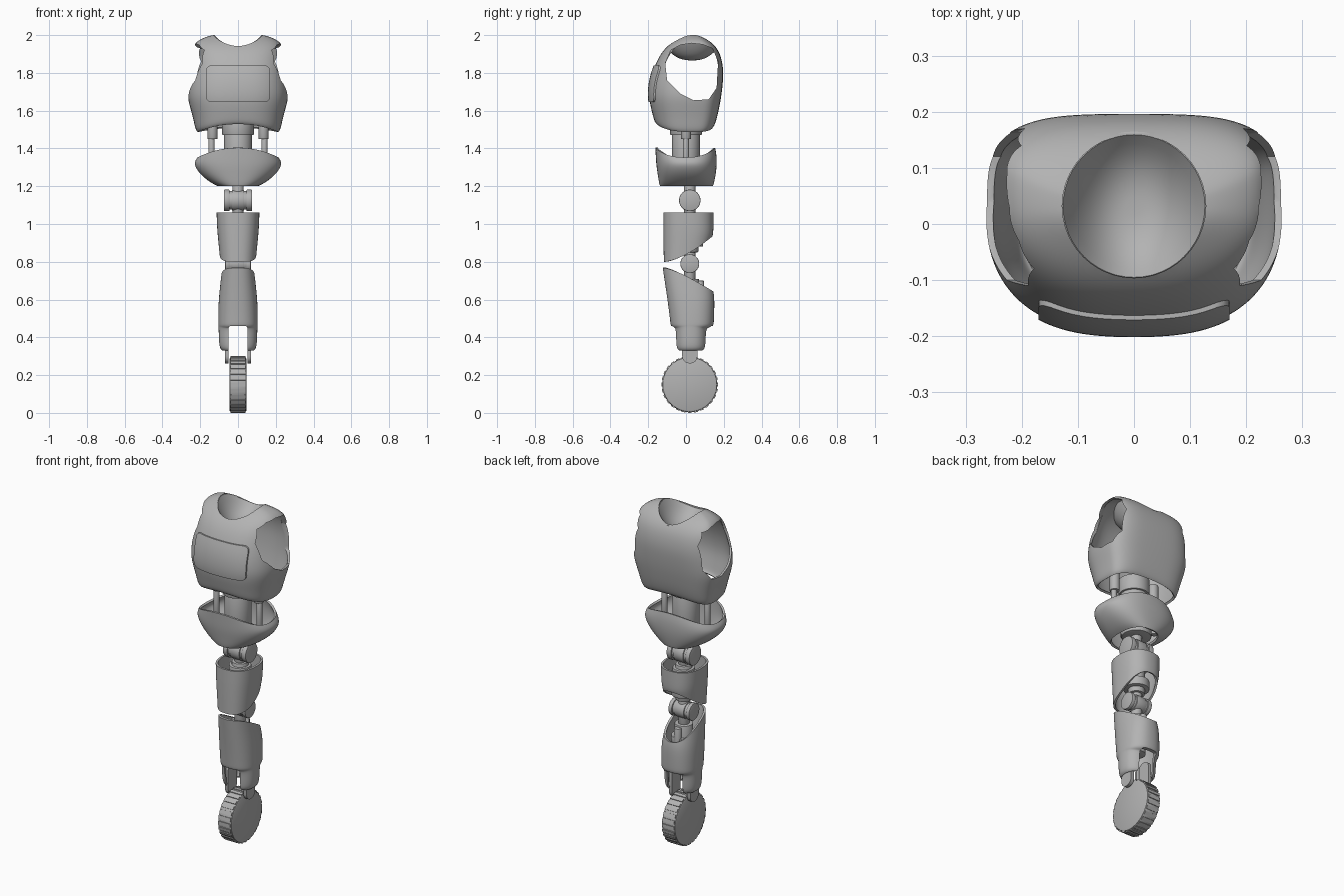
import bpy, bmesh, math
from mathutils import Matrix

cube = bpy.data.objects.get("Cube")
if cube:
    bpy.data.objects.remove(cube)

GREY = (0.45, 0.45, 0.45, 1)
grey = bpy.data.materials.new("grey")
grey.use_nodes = True
grey.diffuse_color = GREY
grey.node_tree.nodes["Principled BSDF"].inputs["Base Color"].default_value = GREY
CY = 0.02  # depth of the leg axis


def finish(name, bm):
    bmesh.ops.recalc_face_normals(bm, faces=bm.faces)
    mesh = bpy.data.meshes.new(name)
    bm.to_mesh(mesh)
    bm.free()
    ob = bpy.data.objects.new(name, mesh)
    bpy.context.collection.objects.link(ob)
    mesh.materials.append(grey)
    return ob


def modify(ob, kind, **settings):
    bpy.ops.object.select_all(action='DESELECT')
    bpy.context.view_layer.objects.active = ob
    ob.select_set(True)
    mod = ob.modifiers.new(kind, kind)
    for key, value in settings.items():
        setattr(mod, key, value)
    bpy.ops.object.modifier_apply(modifier=mod.name)


def carve(ob, cutter, operation='DIFFERENCE'):
    modify(ob, 'BOOLEAN', object=cutter, operation=operation, solver='EXACT')
    bpy.data.objects.remove(cutter)


def smooth(ob):
    bpy.ops.object.select_all(action='DESELECT')
    bpy.context.view_layer.objects.active = ob
    ob.select_set(True)
    bpy.ops.object.shade_smooth_by_angle(angle=math.radians(35))


def shell(name, levels, front=2.4, back=2.4, split=0.5, edge=None, wall=0.012, n=32):
    """Thin open shell lofted through (z, half width, front y, back y) rings."""
    bm = bmesh.new()
    rings = []
    for i, (z, hw, y0, y1) in enumerate(levels):
        yc = y0 + (y1 - y0) * split
        ring = []
        for k in range(n):
            a = math.tau * k / n
            c, s = math.cos(a), math.sin(a)
            p = back if s > 0 else front
            x = hw * math.copysign(abs(c) ** (2 / p), c)
            y = yc + (y1 - yc if s > 0 else yc - y0) * math.copysign(abs(s) ** (2 / p), s)
            lift = edge(i, x, y) if edge else 0
            ring.append(bm.verts.new((x, y, z + lift)))
        rings.append(ring)
    for lo, hi in zip(rings, rings[1:]):
        for k in range(n):
            j = (k + 1) % n
            bm.faces.new((lo[k], lo[j], hi[j], hi[k]))
    ob = finish(name, bm)
    modify(ob, 'SUBSURF', levels=2)
    modify(ob, 'SOLIDIFY', thickness=wall, offset=-1, use_even_offset=True)
    return ob


def prism(name, points, axis, a, b):
    """Outline extruded along x (points are y, z) or along y (points are x, z)."""
    bm = bmesh.new()
    place = (lambda p, t: (t, p[0], p[1])) if axis == 'x' else (lambda p, t: (p[0], t, p[1]))
    ends = [[bm.verts.new(place(p, t)) for p in points] for t in (a, b)]
    bm.faces.new(ends[0])
    bm.faces.new(ends[1])
    for k in range(len(points)):
        j = (k + 1) % len(points)
        bm.faces.new((ends[0][k], ends[0][j], ends[1][j], ends[1][k]))
    return finish(name, bm)


def rounded(x0, x1, z0, z1, r, steps=6):
    pts = []
    corners = ((x1 - r, z1 - r), (x0 + r, z1 - r), (x0 + r, z0 + r), (x1 - r, z0 + r))
    for q, (cx, cz) in enumerate(corners):
        for k in range(steps + 1):
            a = math.pi / 2 * (q + k / steps)
            pts.append((cx + r * math.cos(a), cz + r * math.sin(a)))
    return pts


def cylinder(name, r, a, b, x=0, y=CY, axis='z', z=0, bevel=0.004, r2=None):
    """Cylinder from a to b along z, or along x at height z."""
    bm = bmesh.new()
    bmesh.ops.create_cone(bm, cap_ends=True, segments=40, radius1=r,
                          radius2=r2 or r, depth=b - a)
    mid = (a + b) / 2
    if axis == 'x':
        bm.transform(Matrix.Translation((mid, y, z)) @ Matrix.Rotation(math.pi / 2, 4, 'Y'))
    else:
        bm.transform(Matrix.Translation((x, y, mid)))
    ob = finish(name, bm)
    if bevel:
        modify(ob, 'BEVEL', width=bevel, segments=2, limit_method='ANGLE')
        smooth(ob)
    return ob


# Chest shell with open waist, arm holes and neck hole
CHEST = [(1.485, .215, -.155, .14), (1.50, .226, -.167, .152), (1.56, .238, -.178, .167),
         (1.62, .255, -.19, .178), (1.68, .27, -.197, .188), (1.75, .264, -.192, .196),
         (1.82, .255, -.174, .199), (1.90, .248, -.138, .184), (1.95, .237, -.092, .15),
         (1.98, .20, -.045, .11), (2.0, .14, -.01, .07), (2.003, .10, .01, .05)]


def waist_edge(i, x, y):
    weight = (1, .9, .5, .2)[i] if i < 4 else 0
    return weight * (.045 if y < 0 else .025) * max(0, 1 - (x / .22) ** 2)


style = dict(front=2.6, back=3.4, split=.62, edge=waist_edge)
chest = shell("chest_shell", CHEST, **style)
ARM_HOLE = [(-.10, 1.76), (-.03, 1.69), (.04, 1.655), (.12, 1.66), (.162, 1.72), (.17, 1.86),
            (.14, 1.93), (.09, 1.95), (.03, 1.957), (-.03, 1.948), (-.08, 1.92), (-.11, 1.85)]
for a, b in ((.17, .4), (-.4, -.17)):
    carve(chest, prism("arm_cutter", ARM_HOLE, 'x', a, b))
carve(chest, cylinder("neck_cutter", .128, 1.86, 2.1, y=.032, bevel=0))
smooth(chest)

# Raised chest panel following the shell
raised = [(z, hw + .008, y0 - .008, y1 + .008) for z, hw, y0, y1 in CHEST]
panel = shell("chest_panel", raised, **style)
carve(panel, prism("panel_cutter", rounded(-.17, .17, 1.645, 1.84, .03), 'y', -.4, 0), 'INTERSECT')
smooth(panel)

# Neck bowl with a saddle shaped rim
bm = bmesh.new()
rings = []
for i in range(1, 9):
    t = i / 8
    ring = []
    for k in range(48):
        a = math.tau * k / 48
        rim = 1.93 + .062 * math.cos(a) ** 2
        ring.append(bm.verts.new((.13 * t * math.cos(a), .032 + .13 * t * math.sin(a),
                                  1.87 + (rim - 1.87) * t ** 2.5)))
    rings.append(ring)
bm.faces.new(rings[0])
for lo, hi in zip(rings, rings[1:]):
    for k in range(48):
        j = (k + 1) % 48
        bm.faces.new((lo[k], lo[j], hi[j], hi[k]))
bowl = finish("neck_bowl", bm)
modify(bowl, 'SOLIDIFY', thickness=.008, offset=0)
smooth(bowl)

# Waist column and side pistons
cylinder("waist_column", .073, 1.22, 1.50, y=0)
cylinder("waist_collar", .084, 1.47, 1.56, y=0)
for side, sx in (("left", 1), ("right", -1)):
    cylinder(side + "_piston_rod", .017, 1.28, 1.46, x=sx * .14, y=0, r2=.015)
    cylinder(side + "_piston_sleeve", .027, 1.45, 1.58, x=sx * .135, y=0)

# Pelvis bowl
smooth(shell("pelvis_shell",
             [(1.20, .105, -.138, .143), (1.215, .14, -.143, .148), (1.26, .20, -.15, .158),
              (1.31, .233, -.158, .164), (1.335, .228, -.161, .163), (1.35, .215, -.163, .155)],
             edge=lambda i, x, y: (0, 0, 0, 0, .03, .055)[i] * max(0, 1 - (x / .22) ** 2)))
cylinder("hip_mount", .08, 1.205, 1.26)


def joint(name, z, r):
    """Hinge barrel across x with end caps and upright stems."""
    cylinder(name + "_barrel", r * .86, -.06, .06, axis='x', z=z)
    cylinder(name + "_knuckle", r * .97, -.032, .032, axis='x', z=z)
    for side, sx in (("left", 1), ("right", -1)):
        lo, hi = sorted((sx * .045, sx * (r + .018)))
        cylinder(f"{side}_{name}_cap", r, lo, hi, axis='x', z=z)
    cylinder(name + "_stem", .03, z - r - .05, z + r + .04)


joint("hip", 1.125, .057)
joint("knee", .79, .05)

# Thigh shell and core
smooth(shell("thigh_shell",
             [(.80, .098, -.118, .14), (.95, .109, -.12, .145), (1.0, .112, -.12, .146),
              (1.06, .114, -.12, .146)],
             edge=lambda i, x, y: .135 * max(0, (y + .118) / .258) ** 1.6 if i == 0 else 0))
cylinder("thigh_core", .045, .85, 1.06)
cylinder("thigh_collar", .07, .88, .93)
cylinder("thigh_top_collar", .06, 1.0, 1.04)

# Shin shell with a notch for the wheel
shin = shell("shin_shell",
             [(.34, .076, -.04, .09), (.347, .086, -.046, .098), (.40, .09, -.048, .1),
              (.458, .091, -.05, .103), (.462, .092, -.07, .134), (.48, .093, -.071, .136),
              (.60, .092, -.086, .14), (.77, .077, -.112, .134)],
             edge=lambda i, x, y: -.13 * max(0, (y + .112) / .246) ** 1.3 if i == 7 else 0)
carve(shin, prism("notch_cutter", rounded(-.05, .05, .2, .46, .012), 'y', -.3, .3))
smooth(shin)
cylinder("shin_core", .05, .48, .71)
cylinder("shin_collar", .068, .60, .64)
cylinder("shin_damper", .02, .50, .70, y=.075)

# Wheel fork
for side, sx in (("left", 1), ("right", -1)):
    arm = prism(side + "_fork_arm", rounded(-.02, .06, .262, .45, .038), 'x', sx * .05, sx * .07)
    smooth(arm)

# Wheel with tread blocks
cylinder("wheel", .146, -.045, .045, axis='x', z=.15, bevel=.01)
bm = bmesh.new()
TREADS = 28
for k in range(TREADS):
    turn = Matrix.Rotation(math.tau * k / TREADS, 4, 'X')
    bmesh.ops.create_cube(bm, size=1, matrix=Matrix.Translation((0, CY, .15)) @ turn
                          @ Matrix.Translation((0, 0, .14)) @ Matrix.Diagonal((.078, .02, .02, 1)))
finish("wheel_treads", bm)
